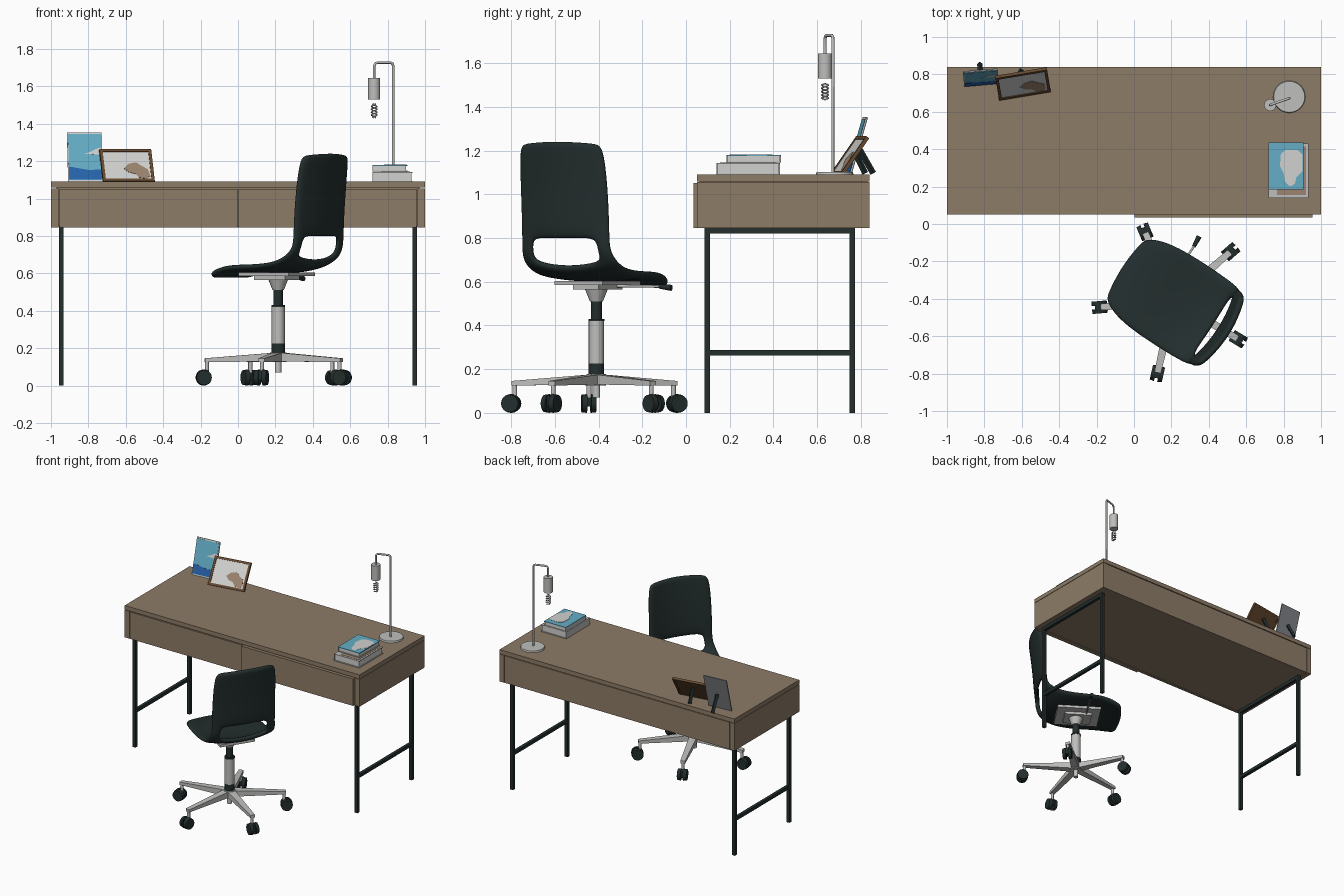
import bpy, bmesh, math
from mathutils import Matrix, Vector

if "Cube" in bpy.data.objects:
    bpy.data.objects.remove(bpy.data.objects["Cube"])

def mat(name, r, g, b):
    m = bpy.data.materials.new(name)
    m.diffuse_color = (r, g, b, 1)
    m.use_nodes = True
    m.node_tree.nodes["Principled BSDF"].inputs["Base Color"].default_value = m.diffuse_color
    return m

WOOD = mat("desk wood", 0.27, 0.20, 0.135)
DARK = mat("charcoal", 0.017, 0.027, 0.027)
SILVER = mat("silver", 0.52, 0.52, 0.51)
WHITE = mat("paper white", 0.64, 0.64, 0.63)
BLUE = mat("sky blue", 0.13, 0.42, 0.57)
NAVY = mat("deep blue", 0.02, 0.13, 0.42)
FRAME = mat("frame brown", 0.14, 0.07, 0.03)
TAN = mat("tan", 0.33, 0.23, 0.16)
GREY = mat("mid grey", 0.24, 0.25, 0.27)
I = Matrix.Identity(4)

def add(name, bm, m, M=I, smooth=False):
    bmesh.ops.recalc_face_normals(bm, faces=bm.faces)
    me = bpy.data.meshes.new(name)
    bm.to_mesh(me)
    bm.free()
    me.transform(M)
    me.materials.append(m)
    o = bpy.data.objects.new(name, me)
    bpy.context.collection.objects.link(o)
    if smooth:
        finish(o)
    return o

def finish(o, angle=35):
    bpy.ops.object.select_all(action='DESELECT')
    o.select_set(True)
    bpy.context.view_layer.objects.active = o
    bpy.ops.object.shade_smooth_by_angle(angle=math.radians(angle))

def box(name, lo, hi, m, M=I):
    bm = bmesh.new()
    bmesh.ops.create_cube(bm, size=1)
    for v in bm.verts:
        v.co = [(a + b) / 2 + c * (b - a) for a, b, c in zip(lo, hi, v.co)]
    return add(name, bm, m, M)

def cyl(name, p, q, r1, r2, m, M=I, n=24):
    p, q = Vector(p), Vector(q)
    bm = bmesh.new()
    bmesh.ops.create_cone(bm, cap_ends=True, segments=n, radius1=r1, radius2=r2, depth=(q - p).length)
    R = Matrix.Translation((p + q) / 2) @ (q - p).to_track_quat('Z', 'Y').to_matrix().to_4x4()
    return add(name, bm, m, M @ R, True)

def tube(name, pts, r, m):
    cu = bpy.data.curves.new(name, 'CURVE')
    cu.dimensions, cu.bevel_depth, cu.bevel_resolution, cu.use_fill_caps = '3D', r, 2, True
    s = cu.splines.new('POLY')
    s.points.add(len(pts) - 1)
    for pt, co in zip(s.points, pts):
        pt.co = (*co, 1)
    cu.materials.append(m)
    o = bpy.data.objects.new(name, cu)
    bpy.context.collection.objects.link(o)
    bpy.ops.object.select_all(action='DESELECT')
    o.select_set(True)
    bpy.context.view_layer.objects.active = o
    bpy.ops.object.convert(target='MESH')
    finish(bpy.context.object, 50)

def plate(name, pts, t, m, M=I):
    # thin flat shape drawn in local x/y, raised by t
    bm = bmesh.new()
    f = bm.faces.new([bm.verts.new((x, y, 0)) for x, y in pts])
    g = bmesh.ops.extrude_face_region(bm, geom=[f])
    bmesh.ops.translate(bm, vec=(0, 0, t), verts=[e for e in g['geom'] if isinstance(e, bmesh.types.BMVert)])
    add(name, bm, m, M)

# Desk case
box("desk_top", (-1, .05, 1.058), (1, .84, 1.09), WOOD)
box("desk_case", (-.97, .062, .85), (.97, .83, 1.058), WOOD)
box("desk_back", (-.957, .82, .845), (.957, .838, 1.053), WOOD)
box("left_drawer_front", (-.955, .05, .845), (-.003, .07, 1.052), WOOD)
box("right_drawer_front", (.003, .035, .845), (.955, .07, 1.052), WOOD)
for s, side in ((-1, "left"), (1, "right")):
    box(side + "_desk_panel", (min(s, s * .961), .05, .845), (max(s, s * .961), .84, 1.055), WOOD)
    # Leg frames
    a, b = sorted((s * .933, s * .957))
    for y, end in ((.085, "front"), (.748, "back")):
        box(f"{side}_{end}_leg", (a, y, 0), (b, y + .024, .845), DARK)
    box(side + "_top_rail", (a, .085, .82), (b, .77, .845), DARK)
    box(side + "_cross_bar", (a, .1, .263), (b, .76, .287), DARK)

# Lamp
cyl("lamp_base", (.83, .68, 1.09), (.83, .68, 1.102), .086, .083, SILVER, n=32)
tube("lamp_pole", [(.83, .672, 1.1), (.83, .672, 1.71), (.826, .671, 1.722), (.815, .667, 1.727),
                   (.745, .643, 1.727), (.734, .638, 1.722), (.728, .636, 1.71), (.728, .636, 1.64)], .007, SILVER)
cyl("lamp_shade", (.728, .636, 1.53), (.728, .636, 1.645), .032, .032, SILVER, n=32)
for k in (0, 1):
    pts = []
    for i in range(49):
        a = i / 48 * math.tau * 2.5 + k * math.pi
        r = .015 * min(1, (48 - i) / 6 + .3, i / 6 + .3)
        pts.append((.728 + r * math.cos(a), .636 + r * math.sin(a), 1.432 + .075 * i / 48))
    tube(f"spiral_bulb_{k}", pts, .0035, WHITE)

# Books
def book(name, x0, y0, z0, x1, y1, z1, cover):
    box(name + "_pages", (x0 + .004, y0 + .005, z0), (x1 - .006, y1 - .005, z1 - .003), WHITE)
    box(name + "_back_cover", (x0, y0, z0), (x1, y1, z0 + .005), SILVER)
    box(name + "_front_cover", (x0, y0, z1 - .005), (x1, y1, z1), cover)
    box(name + "_spine", (x0, y0, z0), (x0 + .005, y1, z1 - .005), SILVER)

book("lower_book", .72, .14, 1.09, .933, .43, 1.143, SILVER)
box("lower_book_panel", (.765, .155, 1.142), (.92, .415, 1.1445), TAN)
book("upper_book", .72, .185, 1.1445, .905, .435, 1.18, BLUE)
plate("book_picture", [(.835, .2), (.86, .215), (.868, .25), (.9, .28), (.902, .37), (.875, .395),
                       (.81, .395), (.785, .375), (.78, .31), (.8, .27), (.808, .225)],
      .0015, WHITE, Matrix.Translation((0, 0, 1.18)))

# Picture frames: local x = width, y = up the picture, z = out of the picture
def frame_matrix(x, y, rz, tilt):
    return (Matrix.Translation((x, y, 1.092)) @ Matrix.Rotation(math.radians(rz), 4, 'Z')
            @ Matrix.Rotation(math.radians(90 - tilt), 4, 'X'))

F = frame_matrix(-.583, .685, 9.5, 35)
box("wood_frame_back", (-.135, .005, -.012), (.135, .205, -.004), FRAME, F)
for n, lo, hi in (("bottom", (-.14, 0), (.14, .016)), ("top", (-.14, .194), (.14, .21)),
                  ("left", (-.14, 0), (-.124, .21)), ("right", (.124, 0), (.14, .21))):
    box("wood_frame_" + n, (*lo, -.014), (*hi, .003), FRAME, F)
box("wood_frame_picture", (-.124, .016, -.004), (.124, .194, -.002), WHITE, F)
plate("picture_shape", [(-.02, .085), (.005, .06), (.04, .05), (.06, .025), (.1, .018), (.118, .04), (.11, .08),
                        (.08, .1), (.05, .125), (.01, .115)], .002, TAN, F @ Matrix.Translation((0, 0, -.002)))

G = frame_matrix(-.815, .742, 5, 16)
box("glass_frame_back", (-.093, 0, -.008), (.093, .272, -.002), GREY, G)
box("glass_frame_border", (-.093, 0, -.002), (.093, .272, 0), WHITE, G)
box("photo_sky", (-.088, .008, 0), (.088, .262, .002), BLUE, G)
plate("photo_sea", [(-.088, .01), (.088, .01), (.088, .066), (.02, .062), (-.088, .082)], .003, NAVY, G)
plate("photo_cloud", [(.0, .152), (.088, .148), (.088, .188), (.06, .18), (.035, .166)], .003, WHITE, G)

# Frame struts
for n, M, h, d in (("wood", F, .135, .06), ("glass", G, .13, .07)):
    top, foot = M @ Vector((0, h, -.012)), M @ Vector((0, h, -.012))
    foot += (M.to_3x3() @ Vector((0, 0, -1))) * Vector((1, 1, 0)) * d
    foot.z = 1.096
    cyl(n + "_frame_strut", top, foot, .014, .014, DARK, n=4)

# Chair shell: rows of x (forward), z, half width, edge shift forward, edge lift
C = Matrix.Translation((.215, -.41, 0)) @ Matrix.Rotation(math.radians(147), 4, 'Z')
ROWS = [(.33, .585, .185, -.02, 0), (.30, .605, .22, -.03, .0), (.17, .622, .25, 0, .012), (.02, .615, .258, 0, .02),
        (-.12, .618, .256, 0, .03), (-.20, .64, .252, .005, .04), (-.245, .668, .248, .012, .045),
        (-.275, .73, .24, .025, .02), (-.288, .795, .238, .035, 0), (-.297, .92, .238, .04, 0),
        (-.31, 1.07, .236, .04, 0), (-.327, 1.2, .228, .04, 0), (-.333, 1.242, .205, .035, -.012)]
COLS = (-1, -.73, -.37, 0, .37, .73, 1)
bm = bmesh.new()
grid = [[bm.verts.new((x + dx * u * u, u * w, z + dz * u * u)) for u in COLS] for x, z, w, dx, dz in ROWS]
for i in range(len(ROWS) - 1):
    for j in range(len(COLS) - 1):
        if i in (6, 7) and 0 < j < 5:      # opening between seat and back
            continue
        bm.faces.new((grid[i][j], grid[i][j + 1], grid[i + 1][j + 1], grid[i + 1][j]))
shell = add("chair_shell", bm, DARK, C)
so = shell.modifiers.new("thickness", 'SOLIDIFY')
so.thickness, so.offset = .034, 0
su = shell.modifiers.new("round", 'SUBSURF')
su.levels = su.render_levels = 2
for p in shell.data.polygons:
    p.use_smooth = True

# Seat mechanism and lever
box("seat_plate", (-.15, -.13, .585), (.17, .13, .604), SILVER, C)
box("mechanism_box", (-.09, -.07, .565), (.11, .07, .59), SILVER, C)
cyl("lever_rod", (.07, -.06, .58), (.07, -.32, .578), .006, .006, SILVER, C, 12)
cyl("lever_knob", (.07, -.3, .578), (.075, -.36, .572), .010, .014, DARK, C, 16)

# Chair column
for n, z0, z1, r0, r1, m in (("hub_tip", .07, .13, .017, .017, SILVER), ("hub", .125, .178, .045, .045, SILVER),
                             ("collar", .175, .225, .036, .036, DARK), ("lower_tube", .225, .425, .035, .035, SILVER),
                             ("tube_ring", .42, .43, .037, .037, DARK), ("upper_tube", .425, .515, .025, .025, DARK),
                             ("seat_cone", .51, .575, .03, .056, SILVER)):
    cyl("column_" + n, (0, 0, z0), (0, 0, z1), r0, r1, m, C)

# Star base and casters
for k in range(5):
    L = Matrix.Translation((.215, -.41, 0)) @ Matrix.Rotation(math.radians(113 + 72 * k), 4, 'Z')
    bm = bmesh.new()
    bmesh.ops.create_cube(bm, size=1)
    for v in bm.verts:
        tip, up = v.co.x > 0, v.co.z > 0
        v.co = (.395 if tip else .02, v.co.y * (.034 if tip else .056),
                (.146 if up else .125) if tip else (.176 if up else .13))
    add(f"base_arm_{k}", bm, SILVER, L)
    cyl(f"caster_post_{k}", (.383, 0, .07), (.383, 0, .135), .011, .011, SILVER, L, 12)
    for s in (-1, 1):
        cyl(f"caster_wheel_{k}_{s}", (.4, s * .009, .043), (.4, s * .033, .043), .043, .04, DARK, L, 20)
    box(f"caster_hood_{k}", (.375, -.012, .03), (.425, .012, .08), DARK, L)
